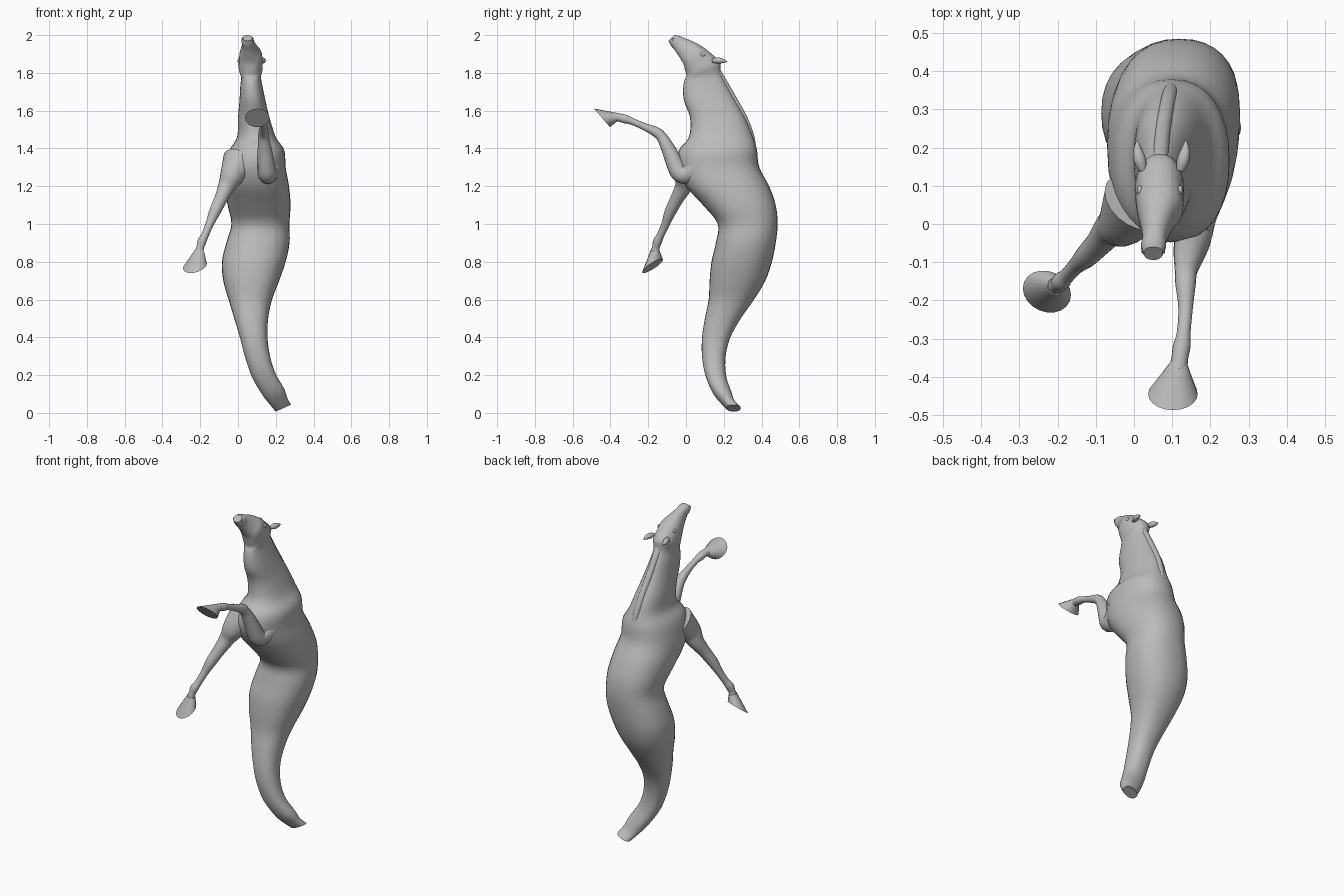
import bpy, bmesh, math
from mathutils import Vector

if "Cube" in bpy.data.objects:
    bpy.data.objects.remove(bpy.data.objects["Cube"], do_unlink=True)

grey = bpy.data.materials.new("stone grey")
grey.use_nodes = True
COL = (0.5, 0.5, 0.5, 1)
grey.diffuse_color = COL
grey.node_tree.nodes["Principled BSDF"].inputs["Base Color"].default_value = COL


def smooth_path(pts, steps):
    """Catmull-Rom interpolation of equal-length tuples."""
    out = []
    for i in range(len(pts) - 1):
        a, b, c, d = (pts[max(0, min(len(pts) - 1, i + k))] for k in (-1, 0, 1, 2))
        for s in range(steps):
            t = s / steps
            out.append(tuple(0.5 * (2 * q + (r - p) * t + (2 * p - 5 * q + 4 * r - w) * t * t
                                    + (3 * q - p - 3 * r + w) * t ** 3)
                             for p, q, r, w in zip(a, b, c, d)))
    out.append(tuple(pts[-1]))
    return out


def loft(name, rings, angle=45):
    """Skin a list of rings and cap both ends."""
    bm = bmesh.new()
    vs = [[bm.verts.new(p) for p in ring] for ring in rings]
    n = len(rings[0])
    for a, b in zip(vs, vs[1:]):
        for i in range(n):
            j = (i + 1) % n
            bm.faces.new((a[i], a[j], b[j], b[i]))
    bm.faces.new(vs[0][::-1])
    bm.faces.new(vs[-1])
    bmesh.ops.recalc_face_normals(bm, faces=bm.faces[:])
    mesh = bpy.data.meshes.new(name)
    bm.to_mesh(mesh)
    bm.free()
    return finish(bpy.data.objects.new(name, mesh), angle)


def finish(ob, angle=45):
    if not ob.users_collection:
        bpy.context.collection.objects.link(ob)
    ob.data.materials.clear()
    ob.data.materials.append(grey)
    bpy.ops.object.select_all(action='DESELECT')
    ob.select_set(True)
    bpy.context.view_layer.objects.active = ob
    bpy.ops.object.shade_smooth_by_angle(angle=math.radians(angle))
    return ob


def section(x0, x1, ya, za, yb, zb, n=32):
    """Rounded section spanning x0..x1 and a front point to a back point."""
    ring, cx = [], (x0 + x1) / 2
    tilt = 0.5 * max(0, 1 - za / 0.25)      # the tail end leans sideways
    for i in range(n):
        a = 2 * math.pi * i / n
        c, s = (math.copysign(abs(f(a)) ** 0.88, f(a)) for f in (math.cos, math.sin))
        k = (1 + s) / 2
        dx = c * (x1 - x0) / 2
        ring.append((cx + dx, ya + (yb - ya) * k, za + (zb - za) * k + dx * tilt))
    return ring


def circle(centre, normal, r, n=20):
    t = Vector(normal).normalized()
    u = (Vector((1, 0, 0)) - t * t.x).normalized()
    v = t.cross(u)
    return [Vector(centre) + r * (math.cos(2 * math.pi * i / n) * u + math.sin(2 * math.pi * i / n) * v)
            for i in range(n)]


def tube(name, pts, steps=4):
    p = smooth_path(pts, steps)
    rings = []
    for i, q in enumerate(p):
        d = Vector(p[min(i + 1, len(p) - 1)][:3]) - Vector(p[max(i - 1, 0)][:3])
        rings.append(circle(q[:3], d, q[3]))
    return loft(name, rings)


# Torso and fish tail: x min, x max, y front, y back, z
torso = [
    (.200, .280, .215, .290, .025), (.170, .262, .180, .258, .06), (.130, .245, .140, .240, .11),
    (.072, .200, .102, .212, .20), (.036, .170, .085, .210, .30), (.010, .156, .085, .235, .40),
    (-.020, .160, .100, .290, .50), (-.050, .180, .120, .360, .60), (-.078, .218, .125, .420, .70),
    (-.085, .252, .135, .455, .80), (-.062, .273, .158, .475, .90), (-.035, .272, .168, .485, 1.0),
    (-.055, .278, .090, .475, 1.1), (-.070, .270, .000, .440, 1.2), (-.065, .252, -.045, .388, 1.3),
    (-.045, .245, -.038, .376, 1.39), (-.005, .200, .015, .355, 1.46), (.000, .168, .022, .315, 1.56),
]
stations = [(a, b, c, z, d, z) for a, b, c, d, z in torso]
# Upper neck and raised head: x min, x max, front y z, back y z
stations += [
    (.008, .145, -.010, 1.65, .258, 1.66), (.012, .130, -.015, 1.715, .215, 1.74),
    (.016, .122, -.008, 1.76, .185, 1.80), (.004, .130, .002, 1.785, .180, 1.855),
    (.004, .130, -.005, 1.815, .140, 1.897), (.008, .126, -.015, 1.85, .085, 1.940),
    (.016, .104, -.036, 1.885, .040, 1.965), (.022, .087, -.060, 1.92, -.010, 1.985),
    (.018, .083, -.080, 1.945, -.040, 1.997), (.026, .075, -.094, 1.97, -.060, 2.0),
]
loft("body_and_head", [section(*s) for s in smooth_path(stations, 4)])

# Raised crest along the back of the neck
tube("mane_crest", [(.100, .362, 1.37, .012), (.095, .342, 1.46, .02), (.086, .305, 1.56, .02),
                    (.076, .244, 1.67, .02), (.070, .175, 1.79, .02), (.068, .160, 1.83, .012)])

# Forelegs: x, y, z, radius
tube("left_foreleg", [
    (.170, .080, 1.31, .070), (.160, .015, 1.27, .055), (.155, -.028, 1.268, .050),
    (.150, -.055, 1.31, .046), (.142, -.090, 1.39, .038), (.136, -.125, 1.455, .029),
    (.135, -.155, 1.485, .027), (.135, -.220, 1.515, .019), (.130, -.285, 1.543, .018),
    (.125, -.320, 1.555, .023), (.120, -.350, 1.563, .022), (.116, -.380, 1.567, .024)])
tube("right_foreleg", [
    (.010, .060, 1.33, .095), (-.030, .005, 1.26, .066), (-.060, -.012, 1.20, .046),
    (-.092, -.050, 1.13, .035), (-.125, -.085, 1.06, .030), (-.150, -.108, 1.00, .022),
    (-.175, -.135, .94, .020), (-.190, -.150, .91, .024), (-.200, -.160, .875, .020),
    (-.205, -.163, .85, .024)])

# Flared hooves with flat soles
for side, top, r, axis, sole, normal in (
        ("left", (.117, -.365, 1.565), .023, (-.1, -1, .05), (.102, -.445, 1.562), (0, -.105, -.09)),
        ("right", (-.203, -.163, .86), .024, (-.25, -.1, -1), (-.228, -.177, .778), (.3, .65, -1))):
    loft(side + "_hoof", [circle(top, axis, r), circle(sole, normal, .065)], 40)

# Ears and eyes
for side, s in (("left", 1), ("right", -1)):
    cx = .072
    ear = [(cx + s * .048, .140, 1.865, .010), (cx + s * .056, .165, 1.866, .016),
           (cx + s * .062, .190, 1.864, .013), (cx + s * .064, .218, 1.860, .002)]
    tube(side + "_ear", ear)
    bpy.ops.mesh.primitive_uv_sphere_add(segments=16, ring_count=8, radius=.012,
                                         location=(cx - .004 + s * .052, .088, 1.897))
    eye = bpy.context.object
    eye.name = side + "_eye"
    eye.scale = (.7, 1.1, .9)
    finish(eye)
    # Nostril rim
    bpy.ops.mesh.primitive_torus_add(major_radius=.007, minor_radius=.002, major_segments=16,
                                     minor_segments=6, location=(.051 + s * .029, -.068, 1.975),
                                     rotation=(0, math.pi / 2, 0))
    rim = bpy.context.object
    rim.name = side + "_nostril"
    finish(rim)
